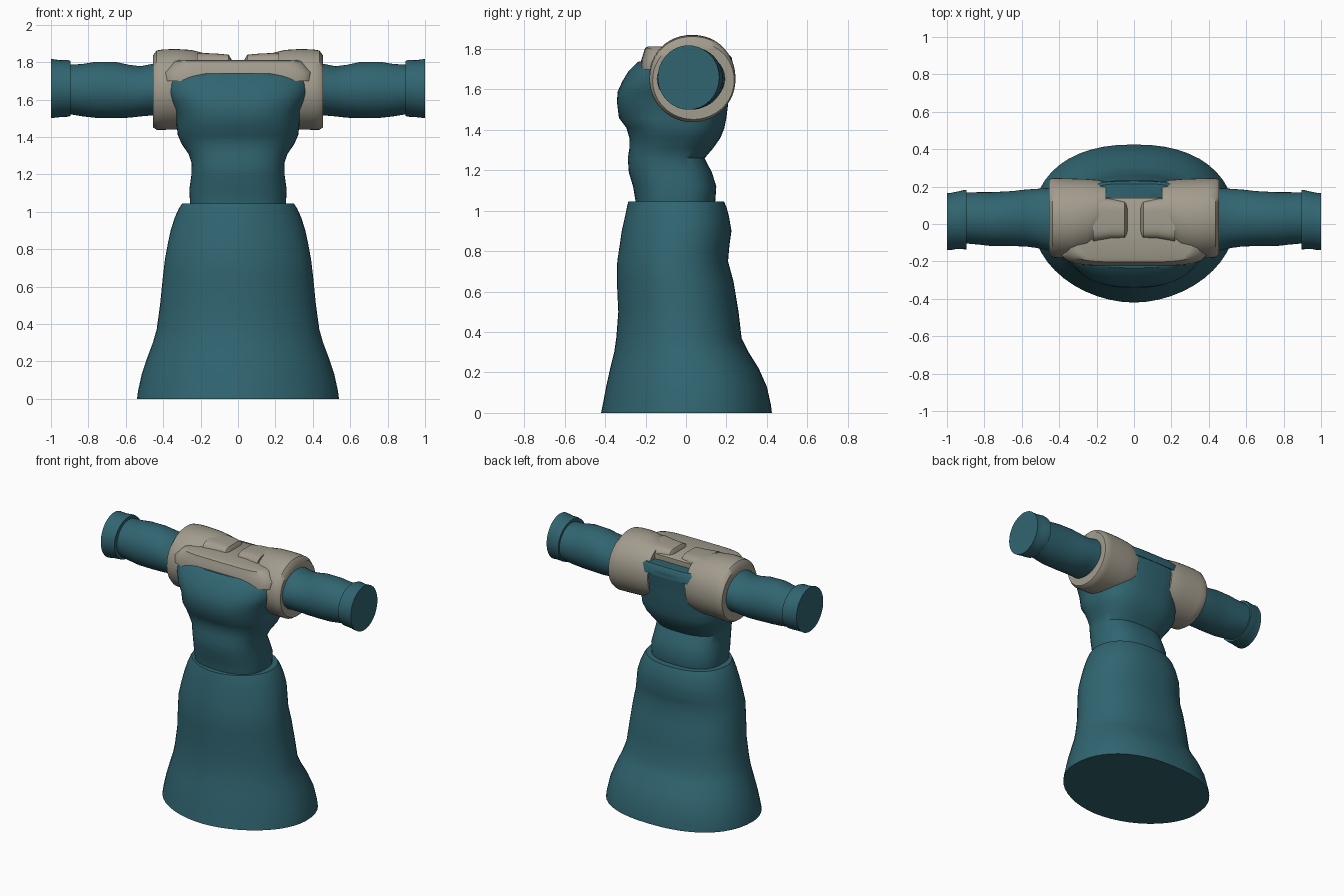
import bpy, bmesh, math


def material(name, rgb):
    m = bpy.data.materials.new(name)
    m.diffuse_color = (*rgb, 1)
    return m


TEAL = material("teal cloth", (0.030, 0.130, 0.165))
BEIGE = material("beige cloth", (0.365, 0.335, 0.270))


def loft(name, mat, rings, axis="z", sides=48, low=2.0, high=2.0, angle=40):
    """Skin oval rings: (position, a_min, a_max, b_min, b_max); low/high = squareness per half."""
    bm = bmesh.new()
    loops = []
    for pos, a0, a1, b0, b1 in rings:
        loop = []
        for i in range(sides):
            t = math.tau * i / sides
            c, s = math.cos(t), math.sin(t)
            e = 2 / (high if s > 0 else low)
            a = (a0 + a1) / 2 + (a1 - a0) / 2 * math.copysign(abs(c) ** e, c)
            b = (b0 + b1) / 2 + (b1 - b0) / 2 * math.copysign(abs(s) ** e, s)
            loop.append(bm.verts.new((a, b, pos) if axis == "z" else (pos, a, b)))
        loops.append(loop)
    for p, q in zip(loops, loops[1:]):
        for i in range(sides):
            j = (i + 1) % sides
            bm.faces.new((p[i], p[j], q[j], q[i]))
    bm.faces.new(loops[0])
    bm.faces.new(loops[-1])
    bmesh.ops.recalc_face_normals(bm, faces=bm.faces)
    me = bpy.data.meshes.new(name)
    bm.to_mesh(me)
    bm.free()
    ob = bpy.data.objects.new(name, me)
    bpy.context.collection.objects.link(ob)
    me.materials.append(mat)
    bpy.ops.object.select_all(action="DESELECT")
    ob.select_set(True)
    bpy.context.view_layer.objects.active = ob
    bpy.ops.object.shade_smooth_by_angle(angle=math.radians(angle))
    return ob


def upright(rows):
    return [(z, -w, w, y0, y1) for z, w, y0, y1 in rows]


# Flared skirt
loft("skirt", TEAL, upright([
    (0.0, .54, -.42, .425), (.04, .535, -.412, .42), (.13, .515, -.395, .40),
    (.22, .485, -.375, .36), (.30, .455, -.355, .31), (.37, .435, -.345, .275),
    (.50, .417, -.335, .26), (.65, .402, -.342, .235), (.75, .39, -.34, .208),
    (.83, .375, -.328, .215), (.90, .36, -.318, .225), (.97, .338, -.302, .213),
    (1.02, .315, -.292, .20), (1.045, .298, -.285, .188), (1.045, .24, -.24, .13)]),
    low=1.9, high=2.3, angle=50)

# Waist and chest
loft("bodice", TEAL, upright([
    (.95, .25, -.24, .13), (1.05, .257, -.25, .145), (1.12, .26, -.262, .15),
    (1.19, .25, -.283, .128), (1.26, .248, -.288, .092), (1.31, .265, -.28, .135),
    (1.36, .30, -.28, .17), (1.41, .322, -.295, .19), (1.46, .328, -.332, .20),
    (1.54, .335, -.342, .21), (1.59, .365, -.338, .215), (1.64, .39, -.315, .22),
    (1.69, .40, -.285, .228), (1.725, .405, -.25, .232), (1.738, .39, -.235, .23)]),
    low=2.5, high=2.6)

# Raised back of the neckline
loft("back_neckline", TEAL, upright([
    (1.70, .24, .10, .232), (1.755, .22, .10, .228), (1.77, .20, .11, .215)]),
    low=4, high=4)

# Yoke across the chest top
loft("yoke", BEIGE, upright([
    (1.70, .40, -.225, .14), (1.745, .40, -.222, .14), (1.775, .37, -.212, .14),
    (1.805, .34, -.203, .14), (1.812, .31, -.19, .13)]), low=5, high=4)

for side, s in (("left", -1), ("right", 1)):
    def sideways(rows):
        return [(s * r[0],) + r[1:] for r in rows]

    # Shoulder cap with a narrow neck tab
    loft(side + "_shoulder_tab", BEIGE, sideways([
        (.035, -.07, .115, 1.66, 1.815), (.05, -.08, .125, 1.65, 1.84),
        (.12, -.082, .14, 1.62, 1.846), (.22, -.10, .15, 1.6, 1.85)]),
        axis="x", high=4)
    loft(side + "_shoulder", BEIGE, sideways([
        (.15, -.06, .225, 1.48, 1.835), (.19, -.12, .235, 1.46, 1.85),
        (.25, -.165, .24, 1.445, 1.865), (.33, -.182, .243, 1.44, 1.87),
        (.40, -.182, .245, 1.438, 1.868), (.435, -.18, .245, 1.438, 1.862),
        (.455, -.165, .238, 1.452, 1.835), (.455, -.13, .20, 1.50, 1.79)]),
        axis="x", high=2.1)

    # Arm sleeve
    loft(side + "_sleeve", TEAL, sideways([
        (.38, -.15, .20, 1.50, 1.81), (.46, -.142, .192, 1.515, 1.79),
        (.52, -.128, .188, 1.51, 1.778), (.58, -.12, .184, 1.503, 1.785),
        (.65, -.118, .176, 1.50, 1.80), (.76, -.118, .17, 1.502, 1.802),
        (.83, -.11, .17, 1.51, 1.79), (.92, -.102, .168, 1.525, 1.785)]),
        axis="x")

    # Flared cuff
    loft(side + "_cuff", TEAL, sideways([
        (.895, -.105, .165, 1.53, 1.785), (.895, -.135, .182, 1.512, 1.806),
        (.912, -.135, .181, 1.508, 1.812), (.95, -.134, .172, 1.506, 1.81),
        (.985, -.14, .165, 1.502, 1.815), (1.0, -.14, .165, 1.50, 1.818)]),
        axis="x")
